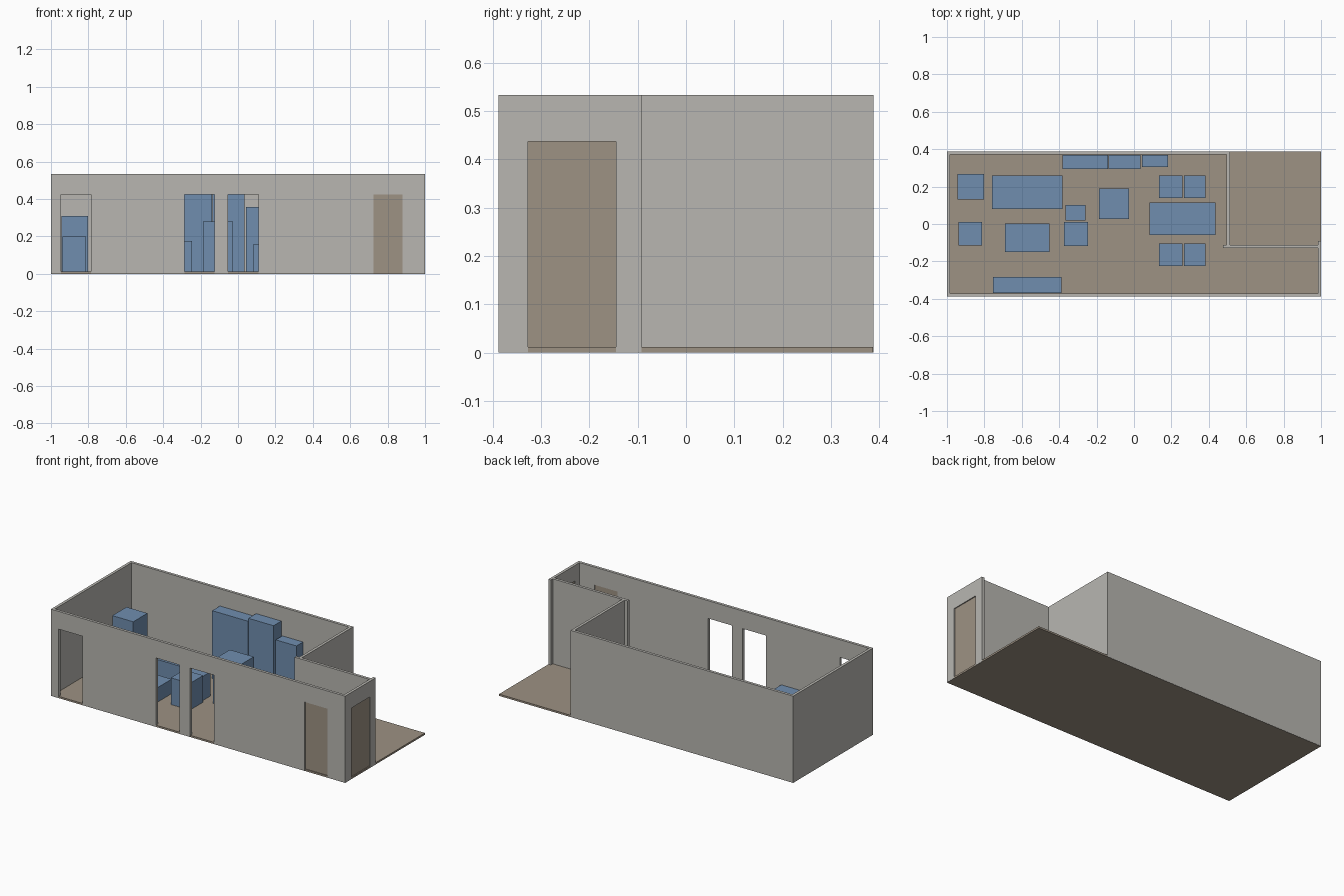
import bpy, bmesh
from mathutils import Vector

if "Cube" in bpy.data.objects:
    bpy.data.objects.remove(bpy.data.objects["Cube"])

def material(name, rgb):
    m = bpy.data.materials.new(name)
    m.diffuse_color = (*rgb, 1)
    m.use_nodes = True
    m.node_tree.nodes["Principled BSDF"].inputs["Base Color"].default_value = m.diffuse_color
    return m

GREY = material("wall_grey", (0.48, 0.47, 0.44))
BROWN = material("floor_brown", (0.337, 0.287, 0.227))
BLUE = material("furniture_blue", (0.162, 0.27, 0.43))

H, T, FLOOR = 0.533, 0.017, 0.011
X, Y = 1.0, 0.388

def finish(name, bm, mat):
    bmesh.ops.recalc_face_normals(bm, faces=bm.faces)
    me = bpy.data.meshes.new(name)
    bm.to_mesh(me)
    bm.free()
    me.materials.append(mat)
    ob = bpy.data.objects.new(name, me)
    bpy.context.collection.objects.link(ob)
    return ob

def box(name, x0, x1, y0, y1, z0, z1, mat):
    bm = bmesh.new()
    bmesh.ops.create_cube(bm, size=1)
    for v in bm.verts:
        v.co = ((x0, x1)[v.co.x > 0], (y0, y1)[v.co.y > 0], (z0, z1)[v.co.z > 0])
    return finish(name, bm, mat)

def wall(name, axis, a, b, offset, openings=()):
    """Elevation outline with doorways notched from the floor, extruded by T."""
    z0 = 0.0005
    pts = [(a, z0)]
    for o0, o1, top in openings:
        pts += [(o0, z0), (o0, top), (o1, top), (o1, z0)]
    pts += [(b, z0), (b, H), (a, H)]
    place = (lambda u, z: (u, offset, z)) if axis == "x" else (lambda u, z: (offset, u, z))
    bm = bmesh.new()
    face = bm.faces.new([bm.verts.new(place(u, z)) for u, z in pts])
    ext = bmesh.ops.extrude_face_region(bm, geom=[face], use_keep_orig=True)
    shift = Vector((0, T, 0)) if axis == "x" else Vector((T, 0, 0))
    bmesh.ops.translate(bm, vec=shift, verts=[g for g in ext["geom"] if isinstance(g, bmesh.types.BMVert)])
    return finish(name, bm, GREY)

# floor slab
box("floor", -X + 0.0008, X - 0.0008, -Y + 0.0008, Y - 0.0008, 0, FLOOR, BROWN)

# walls
wall("front_wall", "x", -X, X, -Y, [(-0.947, -0.786, 0.424), (-0.285, -0.125, 0.424),
                                    (-0.053, 0.11, 0.424), (0.725, 0.88, 0.424)])
wall("back_wall", "x", -X, 0.512, Y - T)
wall("left_wall", "y", -Y + T, Y - T, -X)
wall("right_wall", "y", -Y + T, -0.092, X - T, [(-0.327, -0.145, 0.437)])
wall("partition_wall", "y", -0.111, Y - T, 0.512 - T)
wall("porch_wall", "x", 0.475, X - T, -0.111 - T)

# door panels, recessed in the wall thickness
box("front_door", 0.725, 0.88, -Y + 0.006, -Y + 0.012, FLOOR, 0.424, BROWN)
box("side_door", X - 0.012, X - 0.006, -0.327, -0.145, FLOOR, 0.437, BROWN)

# furniture blocks: x0, x1, y0, y1, top
furniture = {
    "corner_cabinet": (-0.945, -0.803, 0.13, 0.268, 0.31),
    "left_armchair": (-0.937, -0.812, -0.115, 0.012, 0.20),
    "sofa": (-0.76, -0.383, 0.081, 0.258, 0.15),
    "coffee_table": (-0.69, -0.453, -0.15, 0.003, 0.10),
    "stool": (-0.365, -0.258, 0.02, 0.102, 0.16),
    "low_seat": (-0.375, -0.245, -0.117, 0.012, 0.175),
    "front_bench": (-0.755, -0.388, -0.37, -0.283, 0.15),
    "island": (-0.188, -0.026, 0.028, 0.19, 0.28),
    "tall_cabinet": (-0.382, -0.138, 0.295, 0.37, 0.428),
    "fridge": (-0.136, 0.035, 0.295, 0.37, 0.447),
    "counter": (0.042, 0.183, 0.306, 0.37, 0.358),
    "dining_table": (0.084, 0.435, -0.06, 0.114, 0.16),
}
for name, (x0, x1, y0, y1, top) in furniture.items():
    box(name, x0, x1, y0, y1, FLOOR, top, BLUE)

# four dining chairs around the table
for row, y0, y1 in (("front", -0.224, -0.103), ("back", 0.14, 0.258)):
    for side, x0, x1 in (("left", 0.134, 0.26), ("right", 0.266, 0.382)):
        box(f"{row}_{side}_dining_chair", x0, x1, y0, y1, FLOOR, 0.165, BLUE)
